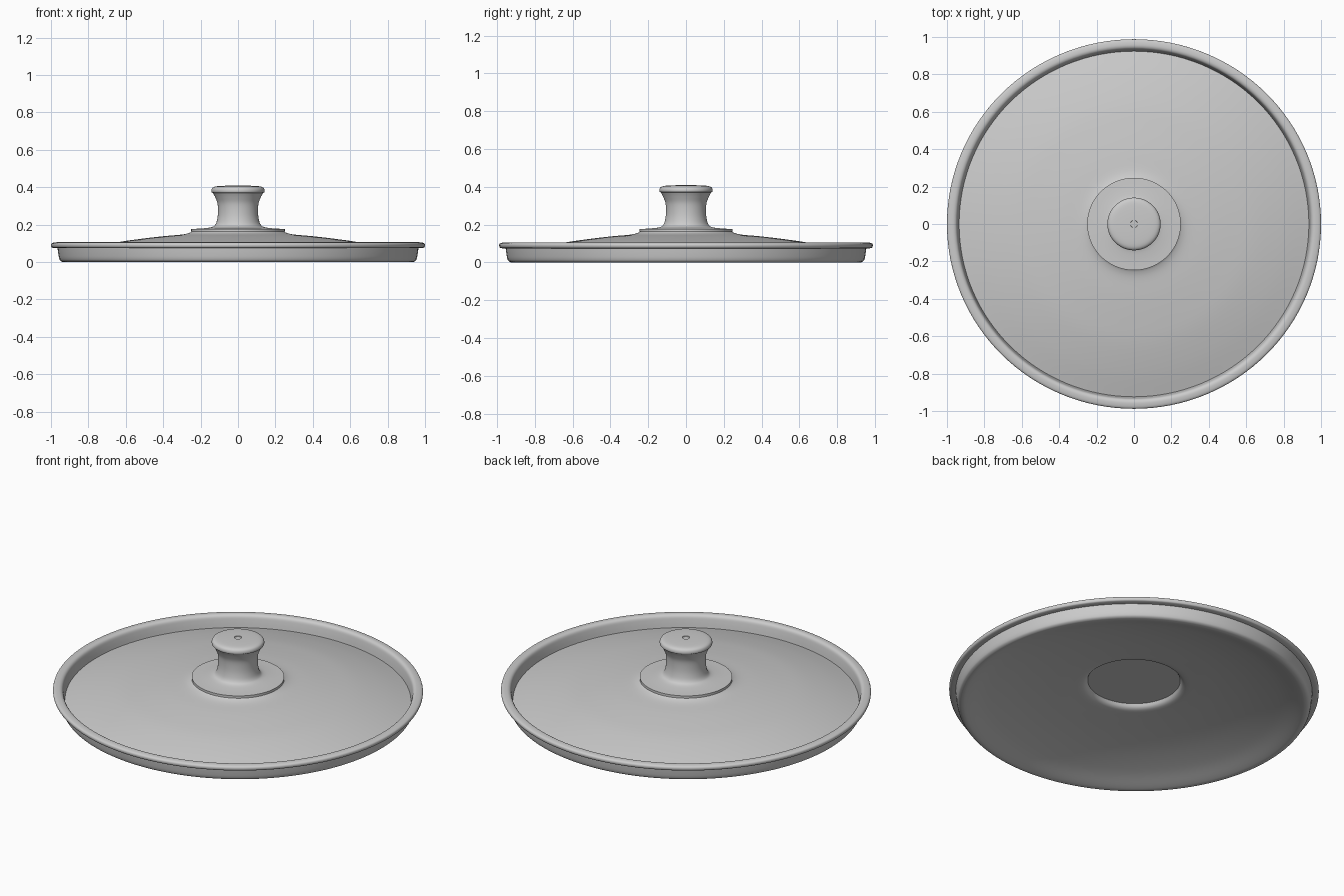
import bpy, bmesh, math

cube = bpy.data.objects.get("Cube")
if cube:
    bpy.data.objects.remove(cube, do_unlink=True)

SEGMENTS = 128
DEPTH_SCALE = 0.988

grey = bpy.data.materials.new("plain grey")
grey.use_nodes = True
colour = (0.6, 0.6, 0.6, 1)
grey.diffuse_color = colour
grey.node_tree.nodes["Principled BSDF"].inputs["Base Color"].default_value = colour


def smooth_section(points, steps=5):
    """Rounded curve through (radius, height) points."""
    padded = [points[0]] + points + [points[-1]]
    out = []
    for a, b, c, d in zip(padded, padded[1:], padded[2:], padded[3:]):
        for i in range(steps):
            t = i / steps
            out.append(tuple(
                0.5 * (2 * q + (r - p) * t + (2 * p - 5 * q + 4 * r - s) * t ** 2
                       + (3 * q - p - 3 * r + s) * t ** 3)
                for p, q, r, s in zip(a, b, c, d)))
    return out + [points[-1]]


def revolve(name, sections):
    """Spin profile sections around z; section joins stay sharp."""
    profile = []
    for section in sections:
        profile += smooth_section(section) if len(section) > 2 else section
    bm = bmesh.new()
    verts = [bm.verts.new((max(r, 0), 0, z)) for r, z in profile]
    edges = [bm.edges.new(pair) for pair in zip(verts, verts[1:])]
    bmesh.ops.spin(bm, geom=verts + edges, cent=(0, 0, 0), axis=(0, 0, 1),
                   angle=math.tau, steps=SEGMENTS, use_duplicate=False)
    bmesh.ops.remove_doubles(bm, verts=bm.verts, dist=0.0001)
    bmesh.ops.scale(bm, vec=(1, DEPTH_SCALE, 1), verts=bm.verts)
    bmesh.ops.recalc_face_normals(bm, faces=bm.faces)
    mesh = bpy.data.meshes.new(name)
    bm.to_mesh(mesh)
    bm.free()
    mesh.materials.append(grey)
    obj = bpy.data.objects.new(name, mesh)
    bpy.context.collection.objects.link(obj)
    bpy.ops.object.select_all(action='DESELECT')
    obj.select_set(True)
    bpy.context.view_layer.objects.active = obj
    bpy.ops.object.shade_smooth_by_angle(angle=math.radians(35))
    return obj


# Domed lid with recessed rim, skirt and hollow underside
revolve("lid", [
    [(0, 0.165), (0.245, 0.165)],
    # upper dome
    [(0.245, 0.165), (0.26, 0.156), (0.3, 0.147), (0.4, 0.138), (0.52, 0.124),
     (0.65, 0.105), (0.8, 0.072), (0.935, 0.035)],
    # inner wall and rolled rim
    [(0.935, 0.035), (0.941, 0.07), (0.948, 0.095), (0.962, 0.105), (0.982, 0.105),
     (0.996, 0.1), (1, 0.09), (0.996, 0.079), (0.985, 0.075)],
    [(0.985, 0.075), (0.965, 0.075)],
    # skirt and rounded bottom corner
    [(0.965, 0.075), (0.961, 0.045), (0.956, 0.02), (0.948, 0.006), (0.93, 0),
     (0.9, 0.006), (0.8, 0.04), (0.65, 0.075), (0.5, 0.099), (0.36, 0.114),
     (0.29, 0.121), (0.263, 0.131), (0.25, 0.15)],
    [(0.25, 0.15), (0, 0.15)],
])

# Knob with a flat foot, waisted neck and cushioned cap
revolve("knob", [
    [(0, 0.163), (0.25, 0.163)],
    [(0.25, 0.163), (0.25, 0.177)],
    [(0.25, 0.177), (0.19, 0.18), (0.14, 0.187), (0.12, 0.202), (0.11, 0.235),
     (0.107, 0.275), (0.11, 0.315), (0.122, 0.347), (0.134, 0.37)],
    [(0.134, 0.37), (0.141, 0.374), (0.142, 0.386), (0.135, 0.398), (0.115, 0.405),
     (0.07, 0.408), (0.02, 0.409)],
    # small dimple at the centre
    [(0.02, 0.409), (0.019, 0.405)],
    [(0.019, 0.405), (0, 0.405)],
])
